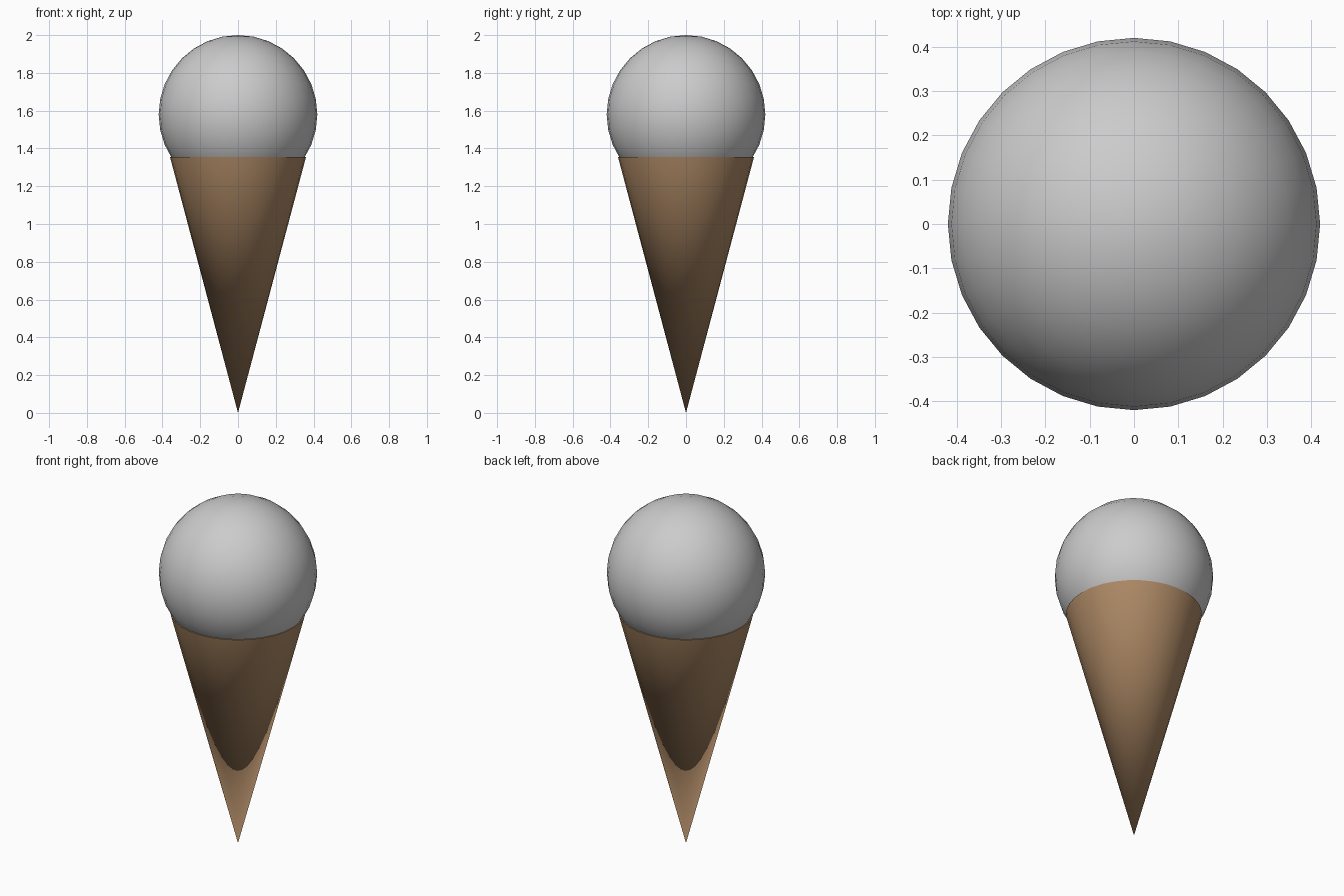
import bpy
import math

if "Cube" in bpy.data.objects:
    bpy.data.objects.remove(bpy.data.objects["Cube"])

SCOOP_R = 0.42
CONE_R, CONE_H = 0.36, 1.355


def smooth(obj, name):
    obj.name = name
    bpy.ops.object.shade_smooth_by_angle(angle=math.radians(40))
    return obj


# Wafer cone: point down, tip resting on the ground
bpy.ops.mesh.primitive_cone_add(vertices=32, radius1=0, radius2=CONE_R,
                                depth=CONE_H, location=(0, 0, CONE_H / 2))
cone = smooth(bpy.context.object, "wafer_cone")
wafer = bpy.data.materials.new("wafer")
wafer.diffuse_color = (0.42, 0.25, 0.13, 1)
wafer.use_nodes = True
wafer.node_tree.nodes["Principled BSDF"].inputs["Base Color"].default_value = wafer.diffuse_color
cone.data.materials.append(wafer)

# Ice cream scoop: ball sunk into the cone's rim
bpy.ops.mesh.primitive_uv_sphere_add(segments=32, ring_count=16, radius=SCOOP_R,
                                     location=(0, 0, 2 - SCOOP_R))
smooth(bpy.context.object, "ice_cream_scoop")
